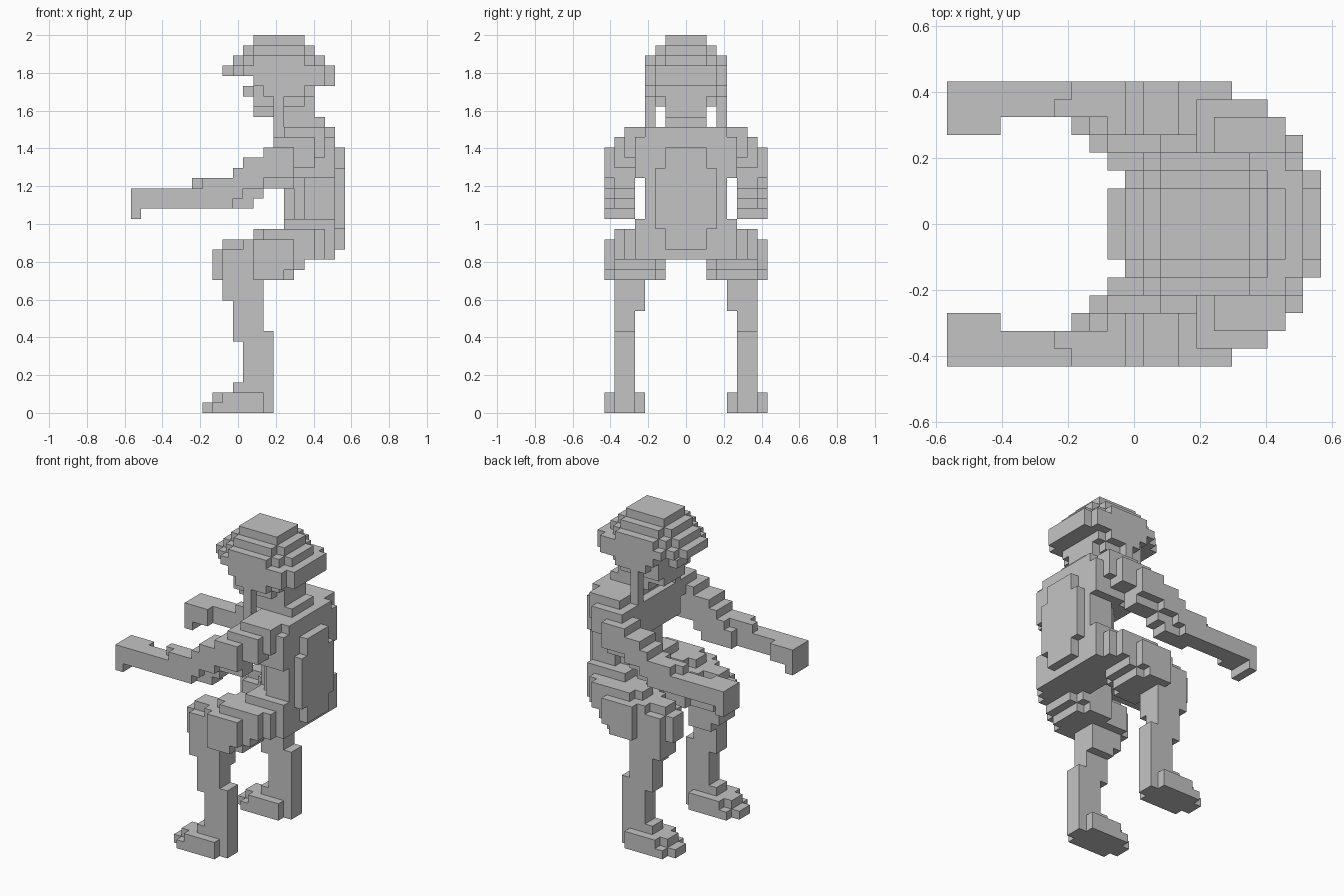
import bpy
import bmesh
import math
from mathutils import Vector

old = bpy.data.objects.get("Cube")
if old:
    bpy.data.objects.remove(old, do_unlink=True)

CELL = 2 / 37
ORIGIN = Vector((-10.5, 0, 0))
SIDES = [Vector(v) for v in ((1, 0, 0), (-1, 0, 0), (0, 1, 0), (0, -1, 0), (0, 0, 1), (0, 0, -1))]

grey = bpy.data.materials.new("plain grey")
grey.use_nodes = True
grey.diffuse_color = (0.55, 0.55, 0.55, 1)
grey.node_tree.nodes["Principled BSDF"].inputs["Base Color"].default_value = (0.55, 0.55, 0.55, 1)

parts = {}
taken = set()


def block(part, x, y, z, sides=(1, -1)):
    """Fill grid cells of one part, on the left and/or right of the middle plane."""
    cells = parts.setdefault(part, set())
    for side in sides:
        for i in range(*x):
            for j in range(*y):
                for k in range(*z):
                    cell = (i, j if side > 0 else -1 - j, k)
                    if cell not in taken:
                        taken.add(cell)
                        cells.add(cell)


def build(part, cells):
    """Make the outer skin of one part, with flat areas merged."""
    bm = bmesh.new()
    for cell in cells:
        middle = Vector(cell) + Vector((0.5, 0.5, 0.5))
        for n in SIDES:
            if tuple(int(c) for c in Vector(cell) + n) in taken:
                continue
            u = Vector((n.y, n.z, n.x))
            v = n.cross(u)
            corners = [middle + (n + a * u + b * v) / 2 for a, b in ((-1, -1), (1, -1), (1, 1), (-1, 1))]
            bm.faces.new([bm.verts.new((c + ORIGIN) * CELL) for c in corners])
    bmesh.ops.remove_doubles(bm, verts=bm.verts, dist=CELL / 100)
    bmesh.ops.dissolve_limit(bm, angle_limit=math.radians(1), verts=bm.verts, edges=bm.edges)
    mesh = bpy.data.meshes.new(part)
    bm.to_mesh(mesh)
    bm.free()
    mesh.materials.append(grey)
    bpy.context.collection.objects.link(bpy.data.objects.new(part, mesh))


# Stepped helmet dome with a brim, widening downwards, fuller at the back
for n in range(4):
    for m in range(min(n, 2) + 1):
        block("helmet", x=(12 - n + m, 17 + n - m), y=(0, 2 + m), z=(36 - n, 37 - n))
for m in range(2):
    block("helmet", x=(12, 20 - m), y=(0, 3 + m), z=(32, 34))

# Face, nose, jaw and neck
block("head", x=(12, 18), y=(0, 3), z=(31, 33))
block("head", x=(13, 17), y=(3, 4), z=(31, 32))
block("head", x=(12, 17), y=(0, 3), z=(30, 31))
block("head", x=(12, 14), y=(0, 2), z=(29, 30))
block("nose", x=(11, 12), y=(0, 1), z=(31, 32))
block("neck", x=(14, 18), y=(0, 2), z=(28, 31))
block("neck", x=(14, 19), y=(0, 2), z=(28, 29))
block("helmet_strap", x=(14, 15), y=(3, 4), z=(27, 32))

# Torso with a rounded waist, stepped shoulders and back plate
for m in range(3):
    block("torso", x=(15 + m, 20), y=(0, 2 + m), z=(16, 28))
block("torso", x=(14, 20), y=(0, 4), z=(23, 27))
block("torso", x=(16, 20), y=(4, 5), z=(23, 27))
block("shoulders", x=(15, 19), y=(0, 6), z=(27, 28))
block("shoulders", x=(14, 18), y=(4, 7), z=(26, 27))
block("shoulders", x=(14, 19), y=(4, 6), z=(25, 27))
block("shoulders", x=(14, 18), y=(5, 7), z=(24, 26))
block("back_plate", x=(20, 21), y=(0, 2), z=(16, 26))
block("back_plate", x=(20, 21), y=(0, 3), z=(18, 24))

# Hips
block("hips", x=(15, 20), y=(0, 5), z=(15, 19))
block("hips", x=(15, 19), y=(0, 6), z=(15, 18))

for name, side in (("left", 1), ("right", -1)):
    # The figure looks along -x, reaching both arms forward
    arm, hand = name + "_arm", name + "_hand"
    block(arm, x=(13, 16), y=(5, 7), z=(22, 26), sides=(side,))
    block(arm, x=(13, 16), y=(7, 8), z=(23, 26), sides=(side,))
    block(arm, x=(11, 14), y=(5, 7), z=(22, 25), sides=(side,))
    block(arm, x=(11, 14), y=(7, 8), z=(23, 25), sides=(side,))
    block(arm, x=(10, 13), y=(5, 7), z=(21, 24), sides=(side,))
    block(arm, x=(10, 13), y=(7, 8), z=(22, 24), sides=(side,))
    block(arm, x=(9, 12), y=(5, 7), z=(20, 23), sides=(side,))
    block(arm, x=(8, 9), y=(5, 6), z=(20, 22), sides=(side,))
    block(arm, x=(6, 10), y=(6, 7), z=(22, 23), sides=(side,))
    block(arm, x=(7, 10), y=(7, 8), z=(22, 23), sides=(side,))
    block(arm, x=(3, 10), y=(6, 8), z=(20, 22), sides=(side,))
    block(arm, x=(10, 11), y=(7, 8), z=(21, 22), sides=(side,))
    block(hand, x=(0, 3), y=(5, 8), z=(20, 22), sides=(side,))
    block(hand, x=(0, 1), y=(5, 8), z=(19, 20), sides=(side,))

    # Thigh with rounded knee and side pads
    thigh, shin, foot = name + "_thigh", name + "_shin", name + "_foot"
    block(thigh, x=(12, 18), y=(4, 6), z=(15, 18), sides=(side,))
    block(thigh, x=(13, 18), y=(3, 7), z=(15, 18), sides=(side,))
    block(thigh, x=(9, 16), y=(4, 6), z=(13, 17), sides=(side,))
    block(thigh, x=(9, 16), y=(3, 7), z=(13, 16), sides=(side,))
    block(thigh, x=(11, 16), y=(3, 7), z=(16, 17), sides=(side,))
    block(thigh, x=(15, 17), y=(3, 7), z=(14, 17), sides=(side,))
    block(thigh, x=(12, 16), y=(2, 8), z=(14, 17), sides=(side,))
    block(thigh, x=(12, 15), y=(2, 8), z=(13, 14), sides=(side,))
    block(thigh, x=(8, 9), y=(4, 6), z=(13, 16), sides=(side,))

    # Lower leg and foot
    block(shin, x=(9, 13), y=(4, 7), z=(11, 13), sides=(side,))
    block(shin, x=(10, 13), y=(4, 7), z=(10, 11), sides=(side,))
    block(shin, x=(10, 13), y=(5, 7), z=(7, 10), sides=(side,))
    block(shin, x=(11, 14), y=(5, 7), z=(2, 8), sides=(side,))
    block(shin, x=(10, 11), y=(5, 7), z=(2, 3), sides=(side,))
    block(foot, x=(8, 13), y=(4, 8), z=(0, 1), sides=(side,))
    block(foot, x=(9, 13), y=(4, 8), z=(1, 2), sides=(side,))
    block(foot, x=(8, 14), y=(5, 7), z=(0, 2), sides=(side,))
    block(foot, x=(7, 8), y=(5, 7), z=(0, 1), sides=(side,))

for part, cells in parts.items():
    build(part, cells)
